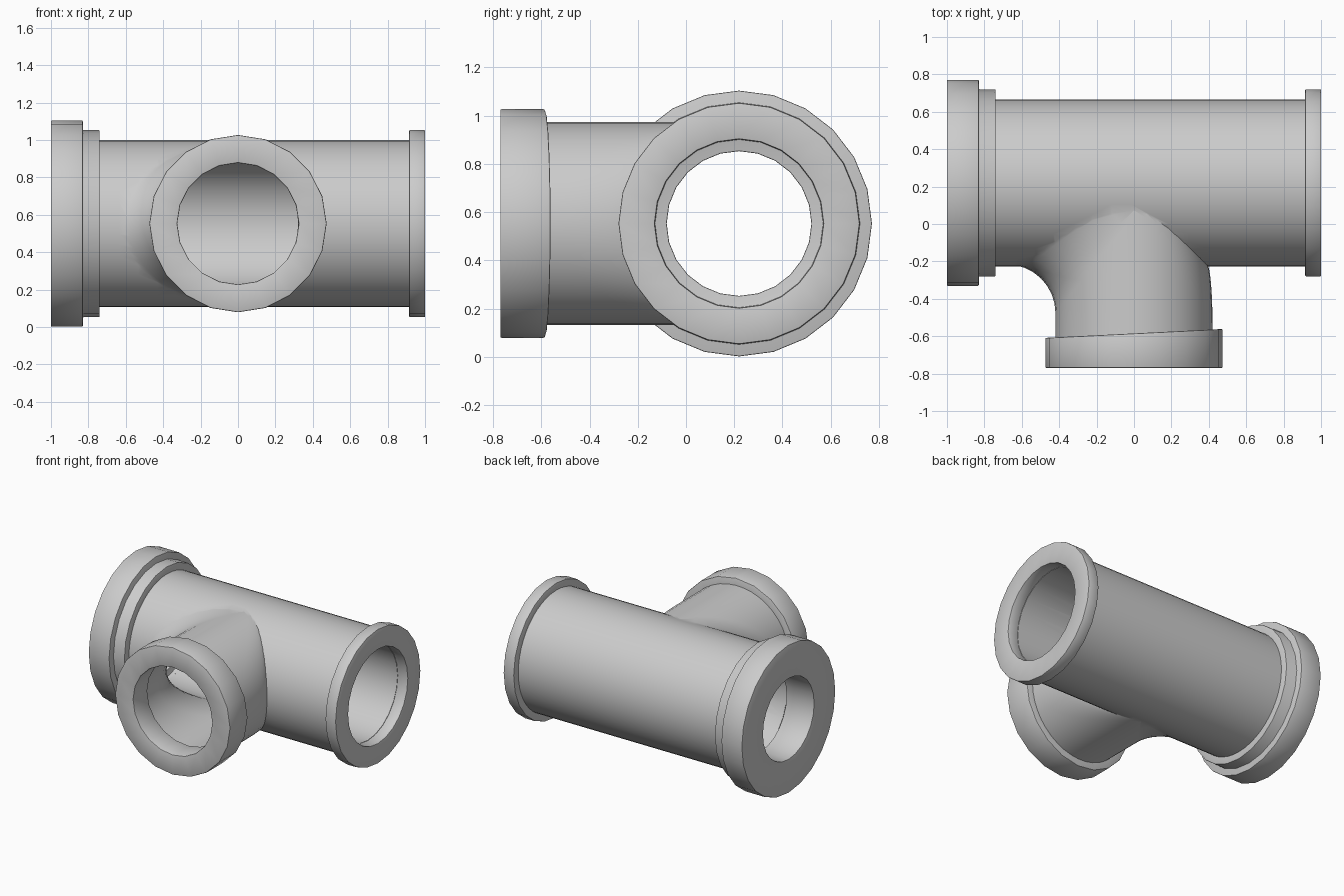
import bpy, bmesh
from math import sin, cos, pi, sqrt
from mathutils import Vector

if "Cube" in bpy.data.objects:
    bpy.data.objects.remove(bpy.data.objects["Cube"], do_unlink=True)

AXIS_Y, AXIS_Z = 0.22, 0.553      # main pipe axis
MAIN_R, BRANCH_R = 0.446, 0.42
MAIN_BORE, END_BORE = 0.35, 0.30
BRANCH_BORE, COLLAR_BORE = 0.345, 0.325
COLLAR_SLANT = 0.05

grey = bpy.data.materials.new("pipe grey")
grey.use_nodes = True
grey.diffuse_color = (0.6, 0.6, 0.6, 1)
grey.node_tree.nodes["Principled BSDF"].inputs["Base Color"].default_value = (0.6, 0.6, 0.6, 1)


def skin(name, rings, closed):
    """Join rings of points with quads; closed loops back, otherwise cap the ends."""
    bm = bmesh.new()
    loops = [[bm.verts.new(p) for p in ring] for ring in rings]
    n = len(loops[0])
    pairs = list(zip(loops, loops[1:]))
    if closed:
        pairs.append((loops[-1], loops[0]))
    else:
        bm.faces.new(loops[0])
        bm.faces.new(loops[-1])
    for a, b in pairs:
        for i in range(n):
            j = (i + 1) % n
            bm.faces.new((a[i], a[j], b[j], b[i]))
    bmesh.ops.recalc_face_normals(bm, faces=bm.faces)
    mesh = bpy.data.meshes.new(name)
    bm.to_mesh(mesh)
    bm.free()
    mesh.materials.append(grey)
    obj = bpy.data.objects.new(name, mesh)
    bpy.context.collection.objects.link(obj)
    return obj


def along_x(a, r, t):
    return Vector((a, AXIS_Y + r * sin(t), AXIS_Z + r * cos(t)))


def along_y(a, r, t):
    return Vector((r * sin(t), a, AXIS_Z + r * cos(t)))


def lathe(name, profile, place, sides, closed=True):
    angles = [2 * pi * i / sides for i in range(sides)]
    return skin(name, [[place(a, r, t) for t in angles] for a, r in profile], closed)


def activate(obj):
    bpy.ops.object.select_all(action='DESELECT')
    obj.select_set(True)
    bpy.context.view_layer.objects.active = obj


def smooth(obj):
    activate(obj)
    bpy.ops.object.shade_smooth_by_angle(angle=0.6)


def boolean(obj, other, operation):
    mod = obj.modifiers.new(operation.lower(), 'BOOLEAN')
    mod.operation, mod.object, mod.solver = operation, other, 'EXACT'
    activate(obj)
    bpy.ops.object.modifier_apply(modifier=mod.name)
    bpy.data.objects.remove(other, do_unlink=True)


def soften(obj, width):
    mod = obj.modifiers.new("soft edges", 'BEVEL')
    mod.width, mod.segments, mod.angle_limit = width, 2, 0.7
    activate(obj)
    bpy.ops.object.modifier_apply(modifier=mod.name)
    smooth(obj)


def swept_tee(name, radius, main_radius, fillet, start, steps=8, sides=40):
    """Branch tube sweeping into the main pipe towards -x, slightly tapered on +x."""
    def point(step, t):
        s = sin(t)
        x, z = radius * s, radius * cos(t)
        meet = AXIS_Y - sqrt(main_radius ** 2 - z ** 2) + 0.01
        if s < 0:
            shift = fillet * sqrt(-s)
            length = max(shift, 0.01)
        else:
            shift, length = 0.03 * s, max(0.33 * s, 0.01)
        if step < 0:
            return Vector((x, start, AXIS_Z + z))
        if step > steps:
            return Vector((x - shift, AXIS_Y - 0.02, AXIS_Z + z))
        a = step / steps * pi / 2
        return Vector((x - shift * (1 - cos(a)), meet - length * (1 - sin(a)), AXIS_Z + z))
    return skin(name, [[point(step, 2 * pi * i / sides) for i in range(sides)]
                       for step in range(-1, steps + 2)], False)


# Main pipe joined to the swept branch, then bored out
cuts = 16
body = lathe("pipe_body", [(-0.74 + 1.655 * i / cuts, MAIN_R) for i in range(cuts + 1)],
             along_x, 48, False)
boolean(body, swept_tee("branch", BRANCH_R, MAIN_R, 0.26, -0.65), 'UNION')
main_bore = lathe("main_bore", [(-1.2, MAIN_BORE), (1.2, MAIN_BORE)], along_x, 24, False)
boolean(body, main_bore, 'DIFFERENCE')
boolean(body, swept_tee("branch_bore", BRANCH_BORE, MAIN_BORE, 0.335, -0.66), 'DIFFERENCE')
smooth(body)

# Stepped wide flange with a narrower mouth
wide_flange = lathe("wide_flange", [
    (-1, END_BORE), (-1, 0.551), (-0.83, 0.551), (-0.83, 0.5), (-0.74, 0.5),
    (-0.74, MAIN_BORE), (-0.77, MAIN_BORE), (-0.77, END_BORE)], along_x, 24)
soften(wide_flange, 0.005)

# Thin flange on the opposite end
thin_flange = lathe("thin_flange", [
    (1, MAIN_BORE), (1, 0.5), (0.915, 0.5), (0.915, MAIN_BORE)], along_x, 24)
soften(thin_flange, 0.005)

# Branch collar with a slightly slanted back face
collar = lathe("branch_collar", [
    (-0.77, COLLAR_BORE), (-0.77, 0.474), (-0.585, 0.474), (-0.585, COLLAR_BORE)], along_y, 20)
for v in collar.data.vertices:
    if v.co.y > -0.7:
        v.co.y += COLLAR_SLANT * v.co.x
soften(collar, 0.006)
